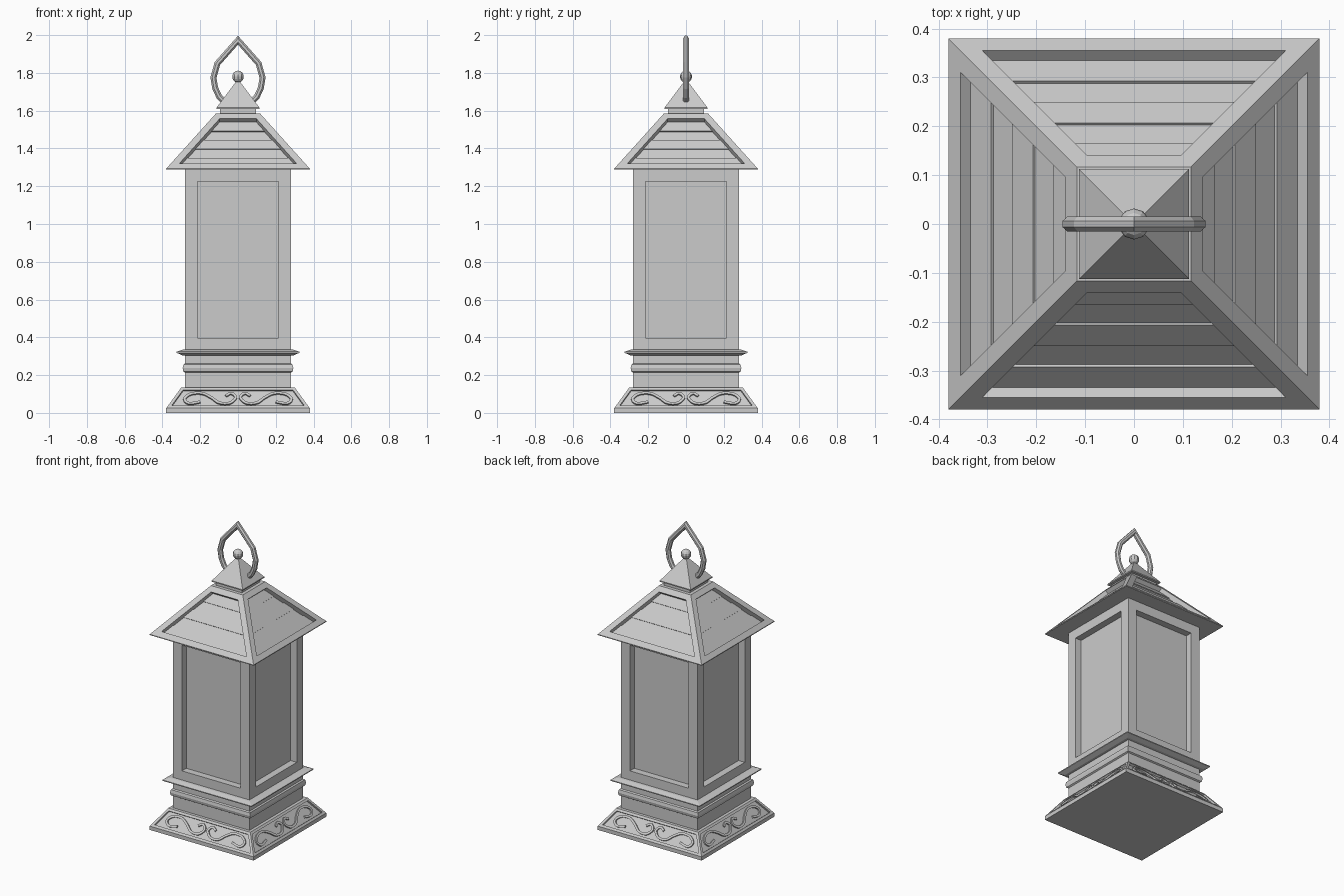
import bpy
import bmesh
import math
from mathutils import Matrix, Vector

cube = bpy.data.objects.get("Cube")
if cube:
    bpy.data.objects.remove(cube, do_unlink=True)

grey = bpy.data.materials.new("light grey metal")
grey.use_nodes = True
colour = (0.6, 0.6, 0.6, 1)
grey.diffuse_color = colour
grey.node_tree.nodes["Principled BSDF"].inputs["Base Color"].default_value = colour


def finish(name, bm):
    bmesh.ops.recalc_face_normals(bm, faces=bm.faces[:])
    mesh = bpy.data.meshes.new(name)
    bm.to_mesh(mesh)
    bm.free()
    mesh.materials.append(grey)
    obj = bpy.data.objects.new(name, mesh)
    bpy.context.collection.objects.link(obj)
    return obj


def skin(bm, rings):
    """Join rings of points into a closed tube with capped ends."""
    loops = [[bm.verts.new(p) for p in ring] for ring in rings]
    n = len(loops[0])
    for a, b in zip(loops, loops[1:]):
        for i in range(n):
            j = (i + 1) % n
            bm.faces.new((a[i], a[j], b[j], b[i]))
    bm.faces.new(loops[0][::-1])
    bm.faces.new(loops[-1])


def square_stack(name, profile, recess=None):
    """Square rings (half width, height); recess = (low, high, margin, depth)."""
    bm = bmesh.new()
    corners = ((-1, -1), (1, -1), (1, 1), (-1, 1))
    skin(bm, [[(h * x, h * y, z) for x, y in corners] for h, z in profile])
    bmesh.ops.recalc_face_normals(bm, faces=bm.faces[:])
    if recess:
        low, high, margin, depth = recess
        sides = [f for f in bm.faces if abs(f.normal.z) < 0.95
                 and low < f.calc_center_median().z < high]
        bmesh.ops.inset_individual(bm, faces=sides, thickness=margin, use_even_offset=True)
        bmesh.ops.inset_individual(bm, faces=sides, thickness=0.0003, depth=-depth,
                                   use_even_offset=True)
    return finish(name, bm)


def slope_frame(low, high, turn):
    """Frame on a sloped side: u along the edge, v up the slope, w outward."""
    run, rise = low[0] - high[0], high[1] - low[1]
    u = Vector((1, 0, 0))
    v = Vector((0, run, rise)).normalized()
    w = u.cross(v)
    frame = Matrix((u, v, w)).transposed().to_4x4()
    frame.translation = (0, -low[0], low[1])
    return Matrix.Rotation(turn * math.pi / 2, 4, "Z") @ frame


def sweep(bm, path, radius, sides, frame, flatten=1.0):
    """Mitred tube along a path in the local uv plane."""
    pts = [Vector(p) for p in path]
    rings = []
    for i, p in enumerate(pts):
        a = (p - pts[i - 1]).normalized() if i else (pts[1] - p).normalized()
        b = (pts[i + 1] - p).normalized() if i < len(pts) - 1 else a
        t = (a + b).normalized()
        side = Vector((-t.y, t.x)) / max(t.dot(a), 0.4)
        ring = []
        for k in range(sides):
            ang = 2 * math.pi * (k + 0.5) / sides
            q = p + side * radius * math.cos(ang)
            ring.append(frame @ Vector((q.x, q.y, radius * flatten * math.sin(ang))))
        rings.append(ring)
    skin(bm, rings)


def smooth_path(points, steps=4):
    """Catmull-Rom curve through the points."""
    p = [Vector(q) for q in points]
    p = [2 * p[0] - p[1]] + p + [2 * p[-1] - p[-2]]
    out = []
    for a, b, c, d in zip(p, p[1:], p[2:], p[3:]):
        for s in range(steps):
            t = s / steps
            out.append(0.5 * (2 * b + (c - a) * t + (2 * a - 5 * b + 4 * c - d) * t ** 2
                              + (3 * b - a - 3 * c + d) * t ** 3))
    return out + [p[-2]]


# Base with sunken sloped panels
base_low, base_high = (0.38, 0.025), (0.30, 0.135)
square_stack("base", [(0.38, 0), base_low, base_high], (0.04, 0.12, 0.016, 0.012))

# Scrollwork on the four base panels
scroll = smooth_path([(0.065, 0.018), (0.035, 0.034), (0.012, 0.006), (0.045, -0.03),
                      (0.10, -0.028), (0.14, 0.005), (0.19, 0.034), (0.25, 0.03),
                      (0.283, -0.002), (0.26, -0.032), (0.20, -0.022)])
bm = bmesh.new()
for turn in range(4):
    frame = slope_frame(base_low, base_high, turn) @ Matrix.Translation((0, 0.068, -0.010))
    for mirror in (-1, 1):
        sweep(bm, [(mirror * p.x, p.y) for p in scroll], 0.010, 4, frame)
finish("base_scrollwork", bm)

# Body with four recessed windows
square_stack("body", [(0.28, 0.13), (0.28, 0.33), (0.28, 1.292)], (0.5, 1.2, 0.066, 0.045))

# Mouldings around the foot of the body
square_stack("bead_moulding", [(0.279, 0.212), (0.289, 0.218), (0.293, 0.237),
                               (0.289, 0.256), (0.279, 0.262)])
square_stack("ledge", [(0.279, 0.303), (0.295, 0.305), (0.325, 0.318),
                       (0.325, 0.324), (0.295, 0.334), (0.279, 0.336)])

# Roof with sunken panels
eave, crown = (0.38, 1.293), (0.117, 1.585)
square_stack("roof", [(0.38, 1.288), eave, crown], (1.35, 1.55, 0.037, 0.033))

# Raised boards in alternate bands of each roof panel
length = math.hypot(eave[0] - crown[0], crown[1] - eave[1])
taper = (eave[0] - crown[0]) / length
first, last = 0.037, length - 0.037
band = (last - first) / 5
margin = 0.037 * (math.sqrt(1 + taper ** 2))
bm = bmesh.new()
for turn in range(4):
    frame = slope_frame(eave, crown, turn)
    for i in (0, 2, 4):
        v1 = first + i * band
        v2 = v1 + band
        u1, u2 = (eave[0] - taper * v - margin for v in (v1, v2))
        outline = ((-u1, v1), (u1, v1), (u2, v2), (-u2, v2))
        skin(bm, [[frame @ Vector((u, v, w)) for u, v in outline] for w in (-0.034, -0.027)])
finish("roof_boards", bm)

# Neck and pyramid cap
square_stack("neck", [(0.095, 1.58), (0.095, 1.615)])
square_stack("cap", [(0.113, 1.61), (0.113, 1.617), (0.002, 1.765)])

# Ball finial
bm = bmesh.new()
bmesh.ops.create_uvsphere(bm, u_segments=10, v_segments=8, radius=0.032,
                          matrix=Matrix.Translation((0, 0, 1.78)))
finish("ball_finial", bm)

# Pointed carrying ring, standing in the xz plane
half = [(0.065, 1.64), (0.10, 1.675), (0.121, 1.72), (0.130, 1.775), (0.109, 1.85)]
path = half + [(0, 1.973)] + [(-x, z) for x, z in reversed(half)]
bm = bmesh.new()
sweep(bm, path, 0.017, 8, Matrix.Rotation(math.pi / 2, 4, "X"))
finish("carrying_ring", bm)
